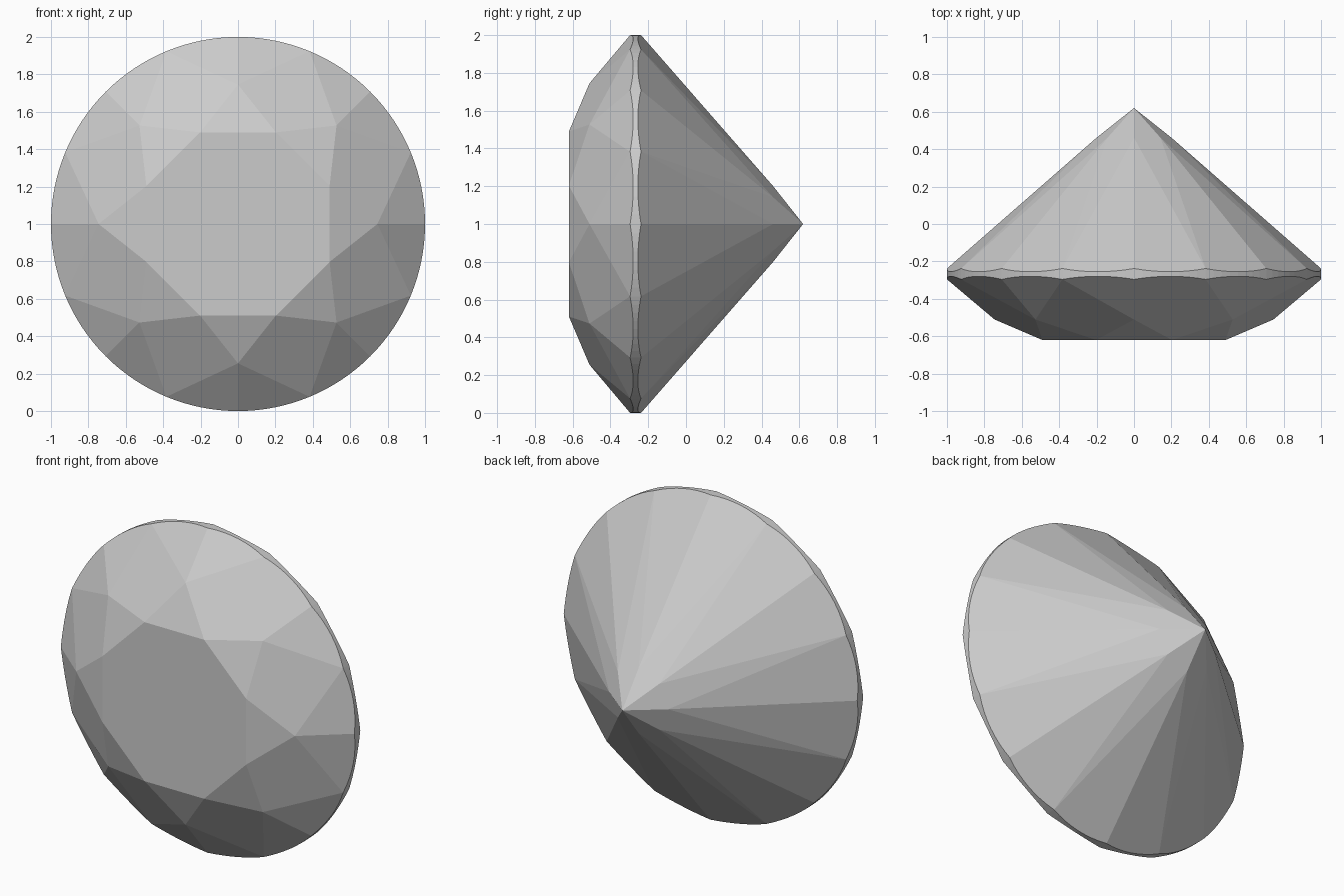
import bpy, bmesh
from math import cos, sin, radians, hypot

if "Cube" in bpy.data.objects:
    bpy.data.objects.remove(bpy.data.objects["Cube"])

# Main proportions (gem axis runs along y, table faces -y)
TABLE_Y, TABLE_R = -0.62, 0.53
CULET_Y = 0.62
CROWN_Y, PAVILION_Y = -0.296, -0.238   # girdle edges at the facet corners
STAR_R, JOINT_R = 0.745, 0.20
GIRDLE_STEPS = 128
C22, C11 = cos(radians(22.5)), cos(radians(11.25))


def polar(r, degrees, y):
    a = radians(degrees)
    return (r * cos(a), y, 1 + r * sin(a))


# Heights that keep the kite-shaped facets planar
kite_slope = (CROWN_Y - TABLE_Y) / (1 - TABLE_R)
star_y = TABLE_Y + kite_slope * (STAR_R * C22 - TABLE_R)
joint_y = CULET_Y - (CULET_Y - PAVILION_Y) * JOINT_R * C22

# Slopes of the facets that scallop the girdle
upper_slope = (CROWN_Y - star_y) / (C11 * (1 - STAR_R))
lower_slope = (joint_y - PAVILION_Y) / (C11 * (1 - JOINT_R))

points = [(0, CULET_Y, 1)]
for k in range(8):
    points.append(polar(TABLE_R, 45 * k + 22.5, TABLE_Y))   # table corners
    points.append(polar(STAR_R, 45 * k, star_y))            # crown star tips
    points.append(polar(JOINT_R, 45 * k, joint_y))          # pavilion joints

# Scalloped girdle: where the half facets meet a cylinder
for i in range(GIRDLE_STEPS):
    a = 360 * i / GIRDLE_STEPS
    bulge = cos(radians(a % 22.5 - 11.25)) - C11
    points.append(polar(1, a, CROWN_Y + upper_slope * bulge))
    points.append(polar(1, a, PAVILION_Y - lower_slope * bulge))

# Wrap the corners and merge coplanar triangles into facets
bm = bmesh.new()
for p in points:
    bm.verts.new(p)
bmesh.ops.convex_hull(bm, input=bm.verts[:])
bmesh.ops.dissolve_limit(bm, angle_limit=radians(0.4),
                         verts=bm.verts[:], edges=bm.edges[:])
bmesh.ops.recalc_face_normals(bm, faces=bm.faces[:])
mesh = bpy.data.meshes.new("cut_gem")
bm.to_mesh(mesh)
bm.free()
gem = bpy.data.objects.new("cut_gem", mesh)
bpy.context.collection.objects.link(gem)
